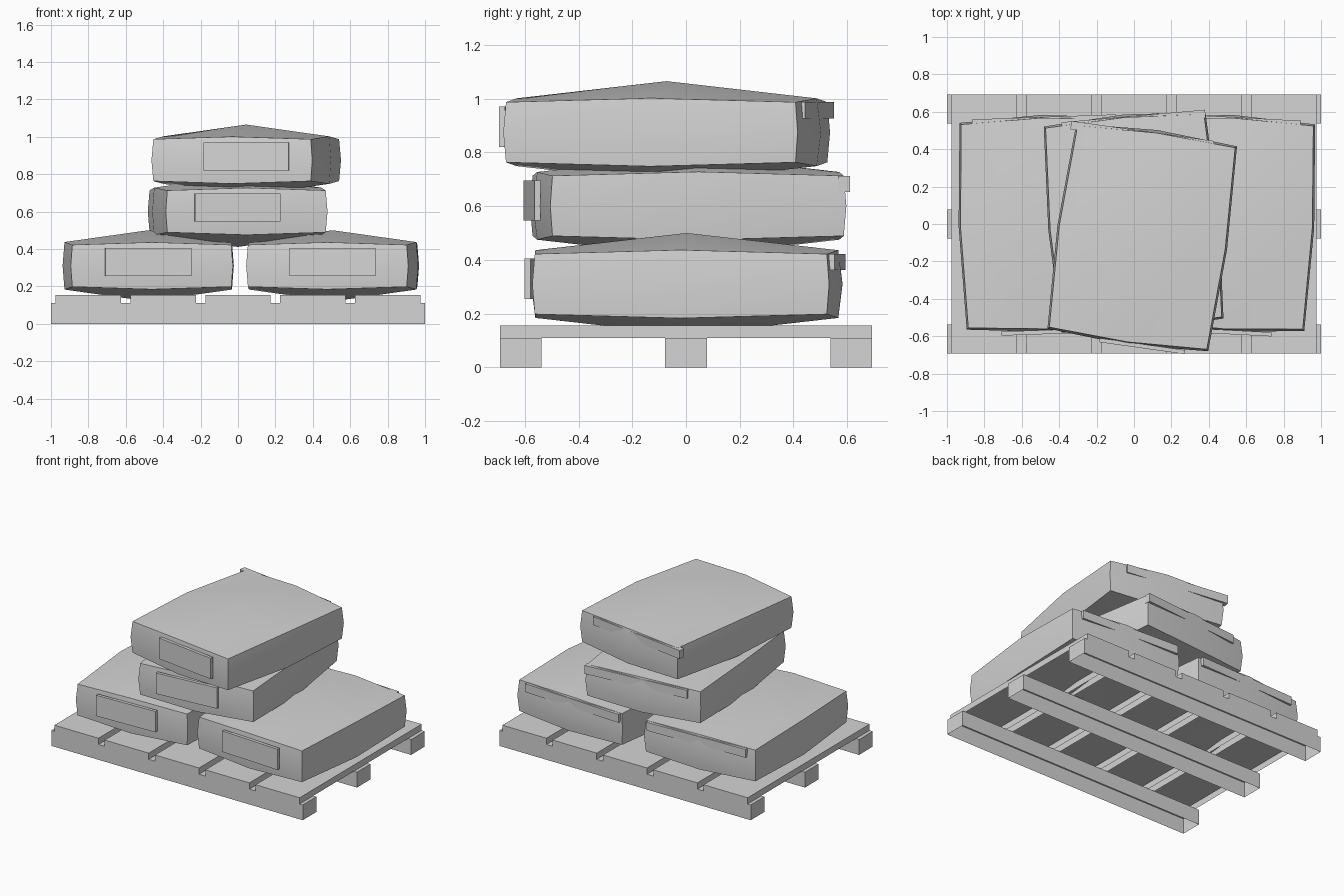
import bpy, bmesh, math
from mathutils import Vector, Matrix

if "Cube" in bpy.data.objects:
    bpy.data.objects.remove(bpy.data.objects["Cube"])

grey = bpy.data.materials.new("plain grey")
grey.diffuse_color = (0.66, 0.66, 0.66, 1)
grey.use_nodes = True
grey.node_tree.nodes["Principled BSDF"].inputs["Base Color"].default_value = grey.diffuse_color


def finish(name, bm, smooth=False):
    """Turn a bmesh into a named grey object."""
    mesh = bpy.data.meshes.new(name)
    bm.to_mesh(mesh)
    bm.free()
    mesh.materials.append(grey)
    ob = bpy.data.objects.new(name, mesh)
    bpy.context.collection.objects.link(ob)
    if smooth:
        bpy.ops.object.select_all(action='DESELECT')
        ob.select_set(True)
        bpy.context.view_layer.objects.active = ob
        bpy.ops.object.shade_smooth_by_angle(angle=math.radians(35))
    return ob


def box(name, centre, size, turn=0, open_bottom=False):
    bm = bmesh.new()
    bmesh.ops.create_cube(bm, size=1)
    if open_bottom:
        bm.normal_update()
        low = [f for f in bm.faces if f.normal.z < -0.9]
        bmesh.ops.delete(bm, geom=low, context='FACES_ONLY')
    bm.transform(Matrix.Translation(centre)
                 @ Matrix.Rotation(math.radians(turn), 4, 'Z')
                 @ Matrix.Diagonal((*size, 1)))
    return finish(name, bm)


# Pallet: three hollow skids under five hollow planks
for i in (-1, 0, 1):
    box(f"skid_{i + 2}", (0, i * 0.615, 0.055), (2, 0.155, 0.11), open_bottom=True)
for i in range(-2, 3):
    box(f"plank_{i + 3}", (i * 0.4, 0, 0.1325), (0.35, 1.385, 0.045), open_bottom=True)

# Half sizes of the bulging sack for each kind of point on a 2x2x2 grid,
# keyed by which axes (x, y, z) lie on the outside
SACK = {
    (1, 1, 1): (0.425, 0.544, 0.112),
    (1, 1, 0): (0.434, 0.553, 0),
    (1, 0, 1): (0.448, 0, 0.127),
    (0, 1, 1): (0, 0.564, 0.126),
    (1, 0, 0): (0.458, 0, 0),
    (0, 1, 0): (0, 0.58, 0),
    (0, 0, 1): (0, 0, 0.19),
}


def sack(name, x, y, z, turn):
    # Pillow-shaped body
    bm = bmesh.new()
    bmesh.ops.create_cube(bm, size=2)
    bmesh.ops.subdivide_edges(bm, edges=bm.edges[:], cuts=1, use_grid_fill=True)
    for v in bm.verts:
        sign = [round(c) for c in v.co]
        half = SACK[tuple(abs(s) for s in sign)]
        v.co = Vector([s * h for s, h in zip(sign, half)])
    bmesh.ops.triangulate(bm, faces=bm.faces[:], quad_method='LONG_EDGE')
    bm.transform(Matrix.Translation((x, y, z)) @ Matrix.Rotation(math.radians(turn), 4, 'Z'))
    finish(name + "_body", bm, smooth=True)
    # Front label and folded strip at the back
    box(name + "_label", (x, y - 0.581, z + 0.02), (0.46, 0.022, 0.15), turn)
    box(name + "_back_fold", (x, y + 0.547, z + 0.082), (0.77, 0.045, 0.06), turn)


# Two sacks side by side with two stacked on top
sack("left_sack", -0.48, 0.003, 0.31, 2)
sack("right_sack", 0.506, 0.003, 0.31, -3)
sack("middle_sack", -0.002, 0.008, 0.601, 5)
sack("top_sack", 0.044, -0.072, 0.875, -8)
